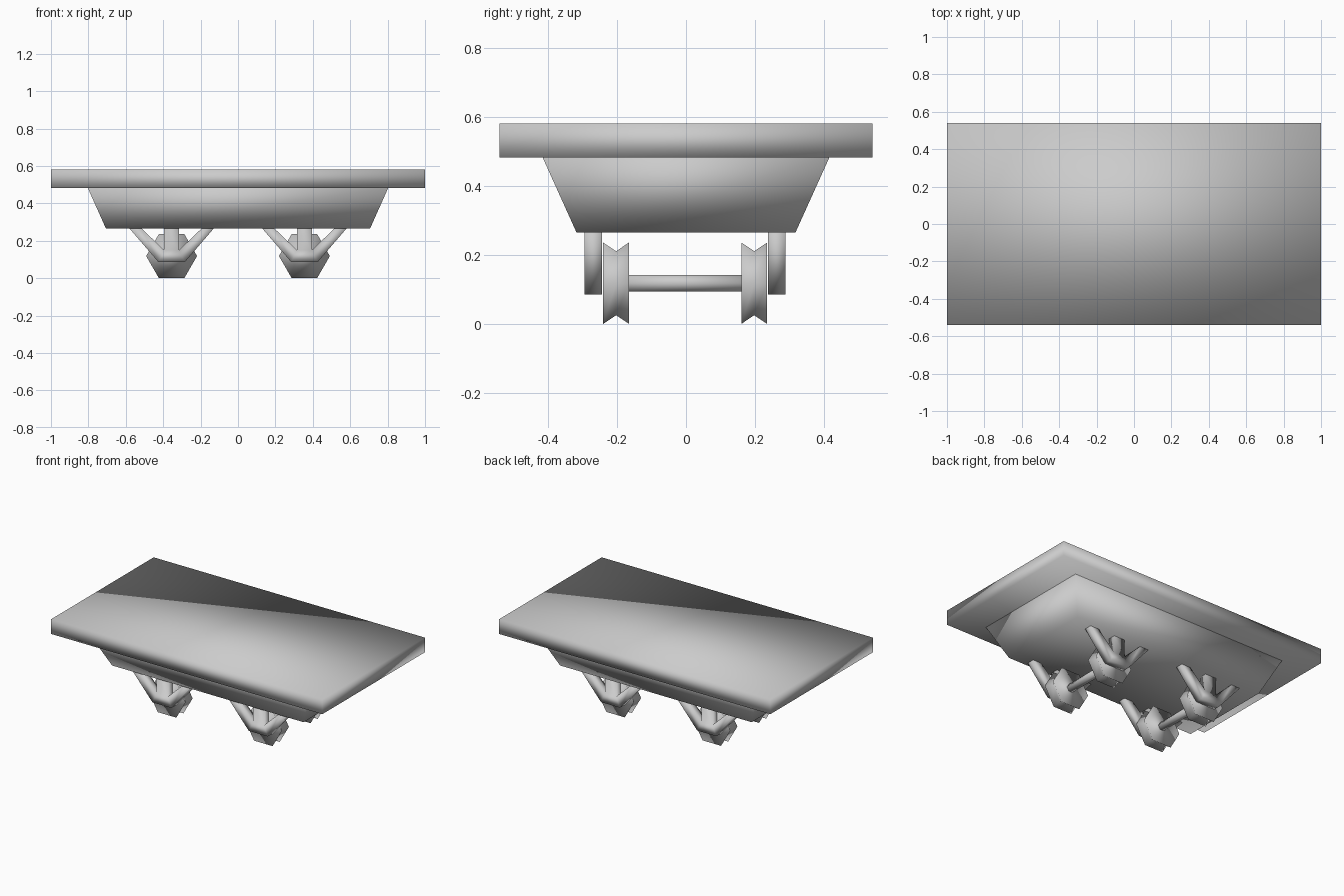
import bpy, bmesh, math

if "Cube" in bpy.data.objects:
    bpy.data.objects.remove(bpy.data.objects["Cube"])

grey = bpy.data.materials.new("plain grey")
grey.diffuse_color = (0.6, 0.6, 0.6, 1)
grey.use_nodes = True
grey.node_tree.nodes["Principled BSDF"].inputs["Base Color"].default_value = grey.diffuse_color

Y_SHIFT = -0.0025     # the running gear sits slightly off centre
AXLE_Z = 0.118


def add_object(name, rings, loop=False):
    """Skin a list of equal-length point rings; cap the ends unless looped."""
    bm = bmesh.new()
    rows = [[bm.verts.new(p) for p in ring] for ring in rings]
    n = len(rows[0])
    for a, b in zip(rows, rows[1:]):
        for i in range(n):
            j = (i + 1) % n
            bm.faces.new((a[i], a[j], b[j], b[i]))
    bm.faces.new(rows[0])
    bm.faces.new(rows[-1])
    bmesh.ops.recalc_face_normals(bm, faces=bm.faces)
    mesh = bpy.data.meshes.new(name)
    bm.to_mesh(mesh)
    bm.free()
    mesh.materials.append(grey)
    for p in mesh.polygons:      # the style is smooth over every edge
        p.use_smooth = True
    obj = bpy.data.objects.new(name, mesh)
    bpy.context.collection.objects.link(obj)
    return obj


def rect(hx, hy, z):
    return [(-hx, -hy, z), (hx, -hy, z), (hx, hy, z), (-hx, hy, z)]


def hexagon(x, y, r):
    return [(x + r * math.cos(k * math.pi / 3), y,
             AXLE_Z + r * math.sin(k * math.pi / 3)) for k in range(6)]


# Flat deck and the tapered body beneath it
add_object("deck", [rect(1, 0.54, 0.482), rect(1, 0.54, 0.58)])
add_object("tapered_body", [rect(0.706, 0.317, 0.265), rect(0.803, 0.415, 0.482)])

# Three-pronged bracket outline: right half, mirrored
half = [(0.07, 0.0855), (0.225, 0.265), (0.16, 0.265), (0.04, 0.15), (0.04, 0.265)]
outline = half + [(-x, z) for x, z in reversed(half)]

for end, x in (("left", -0.355), ("right", 0.355)):
    # Axle running between the two wheels
    add_object(f"{end}_axle", [hexagon(x, Y_SHIFT + s * 0.2, 0.027) for s in (-1, 1)])
    for side, s in (("front", -1), ("back", 1)):
        # Hexagonal wheel with a V groove
        yc = Y_SHIFT + s * 0.2
        add_object(f"{end}_{side}_wheel",
                   [hexagon(x, yc - 0.0375, 0.136),
                    hexagon(x, yc, 0.107),
                    hexagon(x, yc + 0.0375, 0.136)])
        # Bracket outside the wheel
        yb = Y_SHIFT + s * 0.2655
        add_object(f"{end}_{side}_bracket",
                   [[(x + px, yb + d, pz) for px, pz in outline] for d in (-0.0255, 0.0255)])
